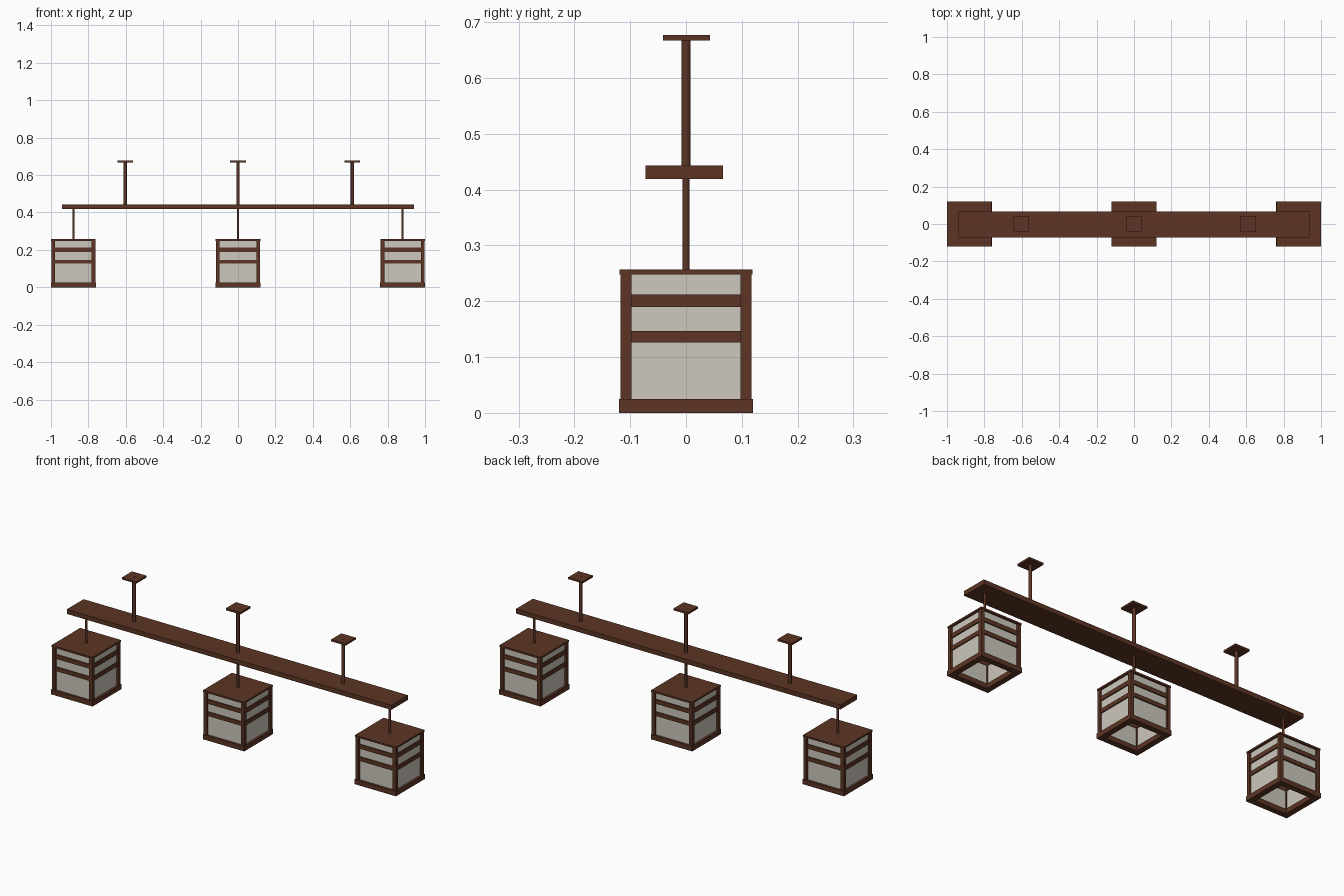
import bpy
import math

if "Cube" in bpy.data.objects:
    bpy.data.objects.remove(bpy.data.objects["Cube"])


def material(name, rgb):
    m = bpy.data.materials.new(name)
    m.diffuse_color = (*rgb, 1)
    m.use_nodes = True
    m.node_tree.nodes["Principled BSDF"].inputs["Base Color"].default_value = m.diffuse_color
    return m


BRONZE = material("brown_bronze", (0.109, 0.036, 0.018))
GLASS = material("frosted_glass", (0.61, 0.578, 0.515))


def box(name, x, y, z, mat=BRONZE):
    """Box from (min, max) ranges on each axis."""
    mid = [(a + b) / 2 for a, b in (x, y, z)]
    bpy.ops.mesh.primitive_cube_add(size=1, location=mid)
    o = bpy.context.object
    o.name = name
    o.scale = [b - a for a, b in (x, y, z)]
    bpy.ops.object.transform_apply(location=False, rotation=False, scale=True)
    o.data.materials.append(mat)
    return o


def rod(name, x, r, z0, z1):
    bpy.ops.mesh.primitive_cylinder_add(vertices=20, radius=r, depth=z1 - z0,
                                        location=(x, 0, (z0 + z1) / 2))
    o = bpy.context.object
    o.name = name
    o.data.materials.append(BRONZE)
    bpy.ops.object.shade_smooth_by_angle(angle=math.radians(40))


def ring(name, cx, inner, outer, z, mat=BRONZE):
    """Square ring made of four bars around a lantern centre."""
    for s, side in ((-1, "a"), (1, "b")):
        near, far = sorted((s * inner, s * outer))
        box(f"{name}_y_{side}", (cx - outer, cx + outer), (near, far), z, mat)
        box(f"{name}_x_{side}", (cx + near, cx + far), (-inner, inner), z, mat)


# Hanging lanterns, open underneath
for cx in (-0.88, 0, 0.88):
    ring("lantern_base", cx, 0.09, 0.12, (0, 0.025))
    box("lantern_lid", (cx - 0.119, cx + 0.119), (-0.119, 0.119), (0.248, 0.257))
    for sx in (-1, 1):
        for sy in (-1, 1):
            px, py = cx + sx * 0.1075, sy * 0.1075
            box("corner_post", (px - 0.0095, px + 0.0095),
                (py - 0.0095, py + 0.0095), (0.025, 0.248))
    ring("glass_panel", cx, 0.102, 0.108, (0.02, 0.25), GLASS)
    ring("lower_band", cx, 0.1, 0.114, (0.126, 0.147))
    ring("upper_band", cx, 0.1, 0.114, (0.19, 0.212))
    rod("lantern_rod", cx, 0.006, 0.25, 0.425)

# Long horizontal beam
box("beam", (-0.942, 0.94), (-0.073, 0.066), (0.419, 0.443))

# Ceiling rods and mounting plates
for cx in (-0.603, 0, 0.611):
    rod("ceiling_rod", cx, 0.0085, 0.44, 0.6775)
    box("ceiling_plate", (cx - 0.042, cx + 0.042), (-0.041, 0.043), (0.667, 0.677))
